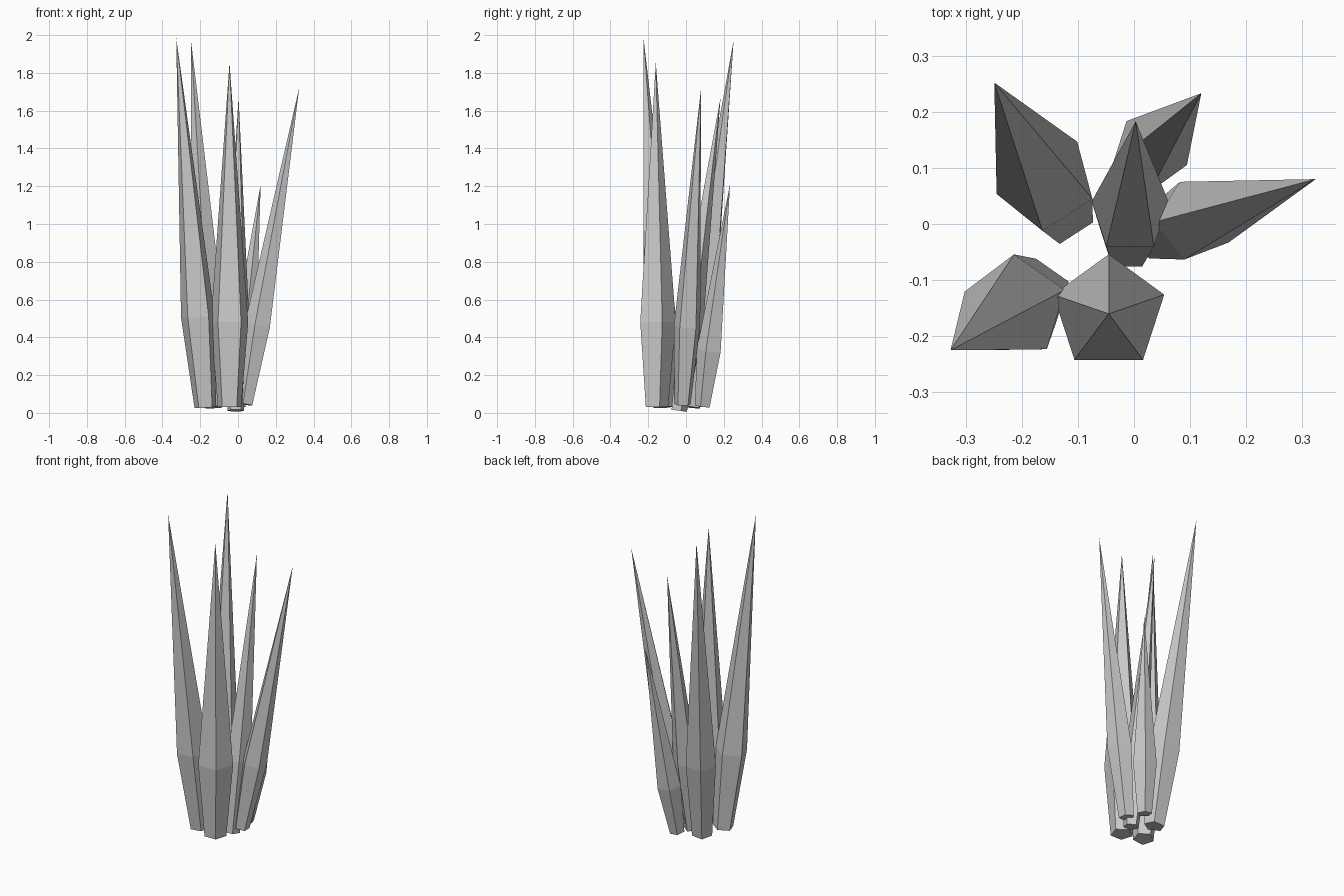
import bpy, bmesh, math
from mathutils import Vector

if "Cube" in bpy.data.objects:
    bpy.data.objects.remove(bpy.data.objects["Cube"])


def crystal(name, base, base_r, mid, mid_r, tip, angle):
    """Five-sided shard: small base ring, wider waist ring, sharp tip."""
    base, mid, tip = Vector(base), Vector(mid), Vector(tip)
    tilt = Vector((0, 0, 1)).rotation_difference((tip - base).normalized())
    bm = bmesh.new()

    def ring(center, r):
        verts = []
        for i in range(5):
            a = math.radians(angle + 72 * i)
            offset = tilt @ Vector((r * math.cos(a), r * math.sin(a), 0))
            verts.append(bm.verts.new(center + offset))
        return verts

    low, waist = ring(base, base_r), ring(mid, mid_r)
    point = bm.verts.new(tip)
    bm.faces.new(low[::-1])
    for i in range(5):
        j = (i + 1) % 5
        bm.faces.new((low[i], low[j], waist[j], waist[i]))
        bm.faces.new((waist[i], waist[j], point))
    mesh = bpy.data.meshes.new(name)
    bm.to_mesh(mesh)
    bm.free()
    bpy.context.collection.objects.link(bpy.data.objects.new(name, mesh))


# Cluster of six leaning shards
crystal("crystal_front", (-0.045, -0.16, 0.03), 0.065,
        (-0.045, -0.158, 0.48), 0.104, (-0.045, -0.16, 1.855), 90)
crystal("crystal_front_left", (-0.173, -0.122, 0.03), 0.06,
        (-0.212, -0.148, 0.51), 0.094, (-0.327, -0.225, 1.985), 91)
crystal("crystal_back_left", (-0.129, 0.024, 0.03), 0.06,
        (-0.158, 0.077, 0.5), 0.09, (-0.249, 0.252, 1.972), 267)
crystal("crystal_right", (0.038, -0.018, 0.045), 0.045,
        (0.108, 0.007, 0.46), 0.073, (0.324, 0.08, 1.722), 255)
crystal("crystal_centre", (-0.012, -0.04, 0.012), 0.045,
        (-0.007, 0.018, 0.45), 0.072, (0.003, 0.183, 1.67), 90)
crystal("crystal_back", (-0.002, 0.09, 0.035), 0.043,
        (0.028, 0.127, 0.33), 0.07, (0.12, 0.233, 1.21), 126)
